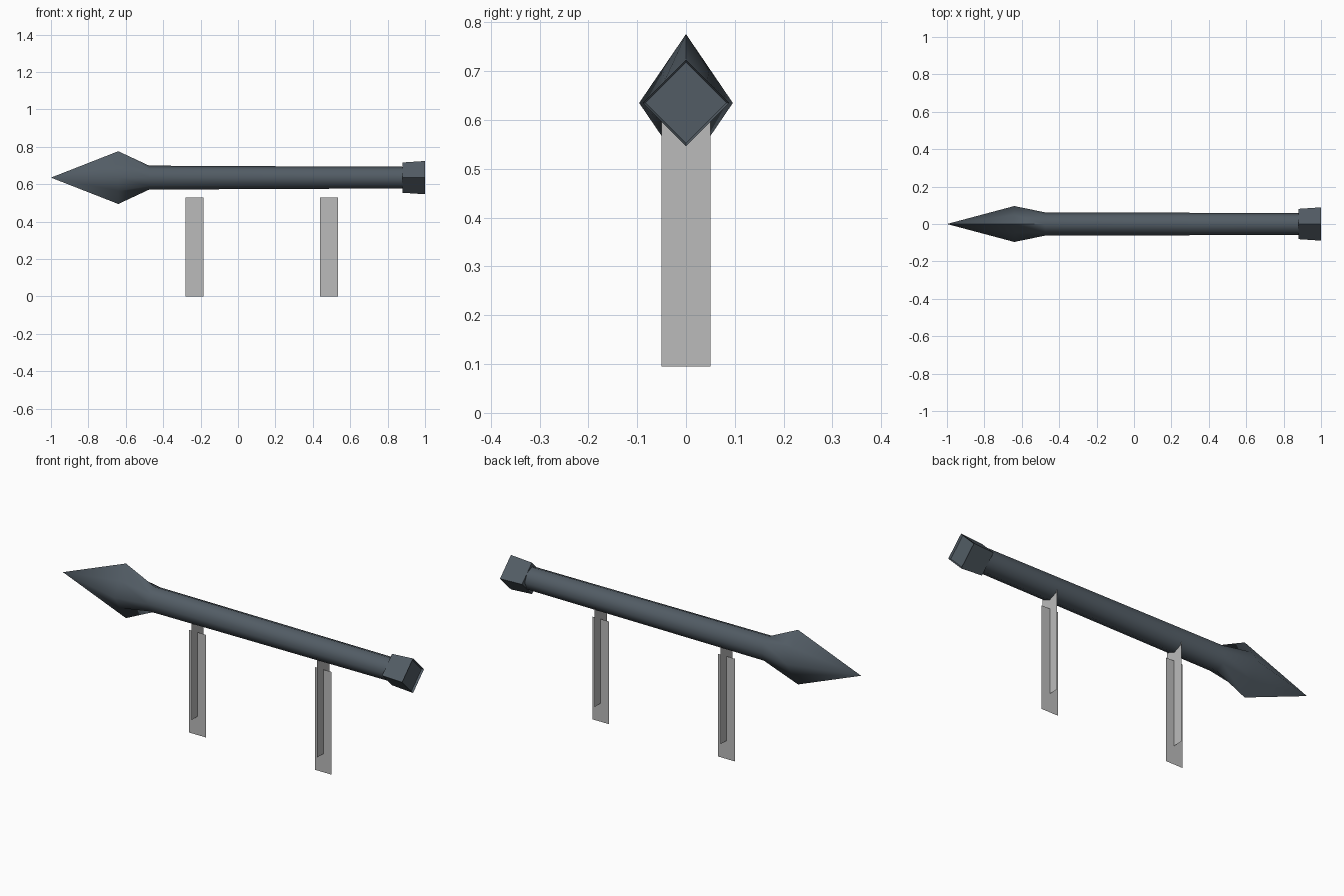
import bpy, bmesh, math

if "Cube" in bpy.data.objects:
    bpy.data.objects.remove(bpy.data.objects["Cube"], do_unlink=True)

AXIS_Z = 0.635


def make_material(name, rgb):
    mat = bpy.data.materials.new(name)
    mat.use_nodes = True
    colour = (*rgb, 1.0)
    mat.diffuse_color = colour
    mat.node_tree.nodes["Principled BSDF"].inputs["Base Color"].default_value = colour
    return mat


def finish(name, bm, mat, smooth_angle=None):
    mesh = bpy.data.meshes.new(name)
    bm.to_mesh(mesh)
    bm.free()
    mesh.materials.append(mat)
    obj = bpy.data.objects.new(name, mesh)
    bpy.context.collection.objects.link(obj)
    if smooth_angle:
        bpy.ops.object.select_all(action="DESELECT")
        obj.select_set(True)
        bpy.context.view_layer.objects.active = obj
        bpy.ops.object.shade_smooth_by_angle(angle=math.radians(smooth_angle))
    return obj


def section(x, half_y, half_z, sides, diagonal=0.7071):
    """Ring around the x axis; diagonal 0.5 makes a diamond, 0.7071 a round."""
    points = []
    for i in range(sides):
        a = 2 * math.pi * i / sides
        c, s = math.cos(a), math.sin(a)
        if sides == 8 and i % 2:
            c, s = math.copysign(diagonal, c), math.copysign(diagonal, s)
        points.append((x, half_y * c, AXIS_Z + half_z * s))
    return points


def loft(name, sections, mat, tip=None, smooth_angle=None):
    bm = bmesh.new()
    rings = [[bm.verts.new(p) for p in s] for s in sections]
    n = len(rings[0])
    for a, b in zip(rings, rings[1:]):
        for i in range(n):
            j = (i + 1) % n
            bm.faces.new((a[i], a[j], b[j], b[i]))
    if tip:
        point = bm.verts.new(tip)
        for i in range(n):
            bm.faces.new((point, rings[0][(i + 1) % n], rings[0][i]))
    else:
        bm.faces.new(rings[0])
    bm.faces.new(rings[-1])
    bmesh.ops.recalc_face_normals(bm, faces=bm.faces)
    return finish(name, bm, mat, smooth_angle)


def cloth_strip(name, x, direction, bottom, mat):
    """Upright thin strip, spread along x or y."""
    half, height = 0.048, 0.53
    dx, dy = direction[0] * half, direction[1] * half
    bm = bmesh.new()
    corners = [(-1, bottom), (1, bottom), (1, bottom + height), (-1, bottom + height)]
    bm.faces.new([bm.verts.new((x + s * dx, s * dy, z)) for s, z in corners])
    finish(name, bm, mat)


steel = make_material("dark_blue_grey", (0.085, 0.108, 0.130))
cloth = make_material("light_grey", (0.50, 0.50, 0.50))

# Diamond spearhead flowing into the round shaft
loft("spear_head_and_shaft", [
    section(-0.64, 0.096, 0.141, 8, 0.5),
    section(-0.475, 0.062, 0.064, 8),
    section(0.36, 0.06, 0.06, 8),
    section(0.90, 0.058, 0.058, 8),
], steel, tip=(-1, 0, AXIS_Z), smooth_angle=75)

# Flared square end cap with a shallow recess
loft("end_cap", [
    section(0.88, 0.081, 0.081, 4),
    section(1.0, 0.089, 0.089, 4),
    section(0.99, 0.083, 0.083, 4),
], steel)

# Crossed hanging strips
for label, x in (("front", -0.232), ("rear", 0.487)):
    cloth_strip(label + "_strip_wide", x, (1, 0), 0.0, cloth)
    cloth_strip(label + "_strip_cross", x, (0, 1.04), 0.095, cloth)
